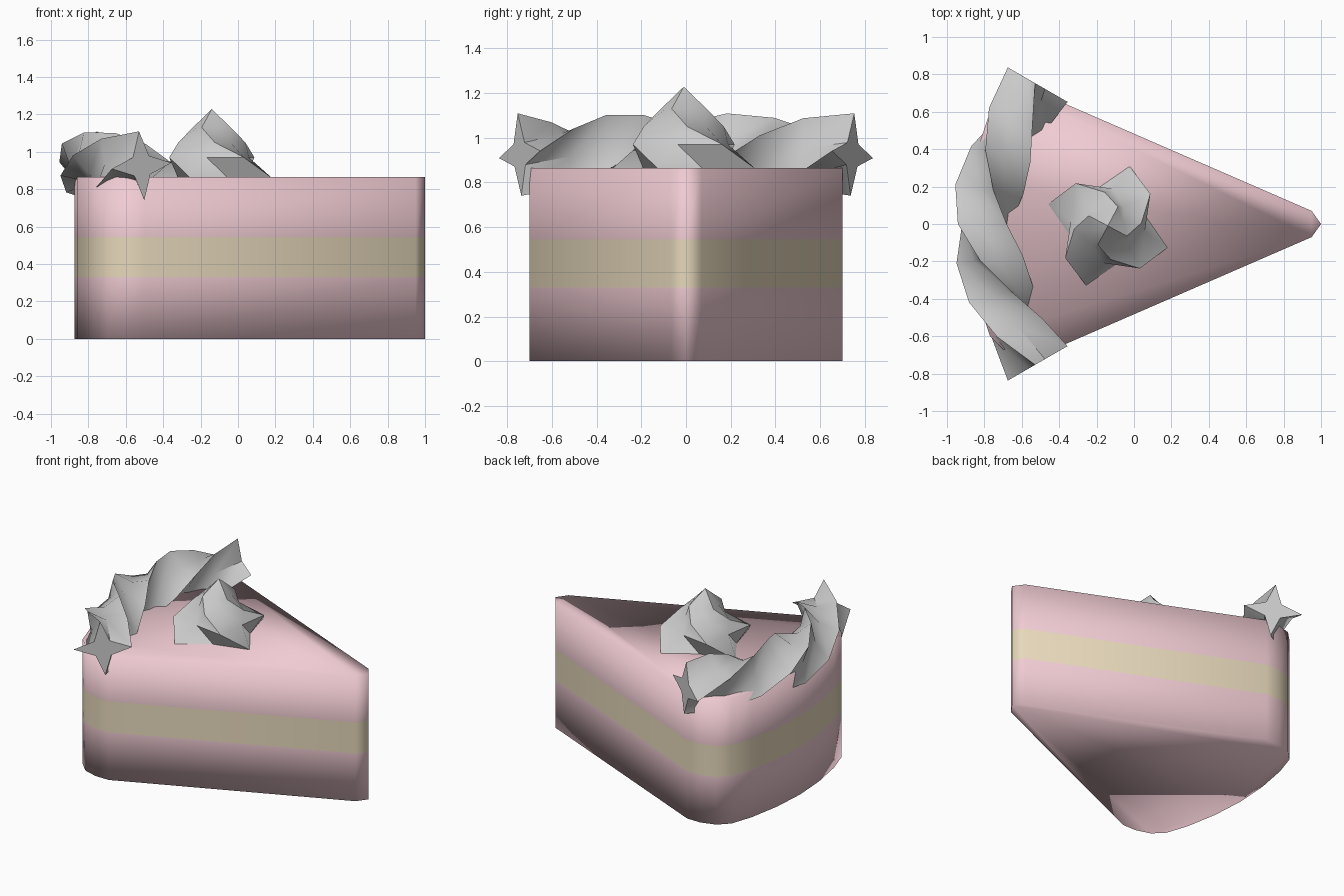
import bpy, bmesh
from math import sin, cos, pi, radians, atan2
from mathutils import Vector

if "Cube" in bpy.data.objects:
    bpy.data.objects.remove(bpy.data.objects["Cube"])


def material(name, rgb):
    m = bpy.data.materials.new(name)
    m.diffuse_color = (*rgb, 1)
    m.use_nodes = True
    m.node_tree.nodes["Principled BSDF"].inputs["Base Color"].default_value = m.diffuse_color
    return m


def loft(name, rings, start_cap=True, end_cap=True, mats=(), bands=()):
    """Skin a list of closed rings; bands gives a material index per band."""
    bm = bmesh.new()
    vs = [[bm.verts.new(p) for p in r] for r in rings]
    n = len(vs[0])
    for k in range(len(vs) - 1):
        for i in range(n):
            j = (i + 1) % n
            f = bm.faces.new((vs[k][i], vs[k][j], vs[k + 1][j], vs[k + 1][i]))
            f.material_index = bands[k] if bands else 0
    if start_cap:
        bm.faces.new(vs[0][::-1])
    if end_cap:
        bm.faces.new(vs[-1])
    bmesh.ops.remove_doubles(bm, verts=bm.verts, dist=1e-4)
    bmesh.ops.recalc_face_normals(bm, faces=bm.faces)
    me = bpy.data.meshes.new(name)
    bm.to_mesh(me)
    bm.free()
    for m in mats:
        me.materials.append(m)
    ob = bpy.data.objects.new(name, me)
    bpy.context.collection.objects.link(ob)
    bpy.ops.object.select_all(action='DESELECT')
    ob.select_set(True)
    bpy.context.view_layer.objects.active = ob
    return ob


def star(outer, inner, turn, points=4):
    """2D star outline."""
    out = []
    for i in range(points * 2):
        r = inner if i % 2 else outer
        a = turn + pi * i / points
        out.append((r * cos(a), r * sin(a)))
    return out


# Cake wedge with a filling band
half = [(0.95, 0.07), (-0.50, 0.70), (-0.60, 0.70), (-0.70, 0.67),
        (-0.77, 0.60), (-0.82, 0.45), (-0.86, 0.23)]
outline = [(1, 0)] + half + [(-0.875, 0)] + [(x, -y) for x, y in reversed(half)]
pink = material("pink_sponge", (0.87, 0.60, 0.65))
cream = material("yellow_filling", (0.80, 0.69, 0.50))
loft("cake_slice", [[(x, y, z) for x, y in outline] for z in (0, 0.33, 0.545, 0.865)],
     mats=(pink, cream), bands=(0, 1, 0))
bpy.ops.object.shade_smooth()

# Twisted piped border along the back rim
steps = 8
rings = []
for k in range(steps + 1):
    t = 2 * k / steps - 1
    centre = Vector((-0.80 + 0.285 * abs(t) ** 1.7, 0.745 * t, 0.925))
    lean = radians(30) * t
    side = Vector((cos(lean), -sin(lean), 0))
    # keep the end faces square to the path
    side.y = -side.y if side.y * t > 0 else side.y
    side = Vector((side.x, -abs(side.y) if t > 0 else abs(side.y), 0))
    rings.append([centre + side * u + Vector((0, 0, v))
                  for u, v in star(0.185, 0.095 if 0 < k < steps else 0.07,
                                   radians(5 + 33.75 * k))])
loft("piped_border", rings)
bpy.ops.object.shade_smooth_by_angle(angle=radians(50))

# Swirled dollop in the middle of the top
rings = []
for z, outer, inner, turn in ((0.862, 0.34, 0.20, 70), (0.97, 0.285, 0.20, 37),
                              (1.05, 0.18, 0.13, 5), (1.13, 0.115, 0.085, -28),
                              (1.228, 0.0, 0.0, -28)):
    rings.append([(-0.14 + x, -0.01 + y, z) for x, y in star(outer, inner, radians(turn))])
loft("cream_dollop", rings, end_cap=False)
bpy.ops.object.shade_smooth_by_angle(angle=radians(50))
